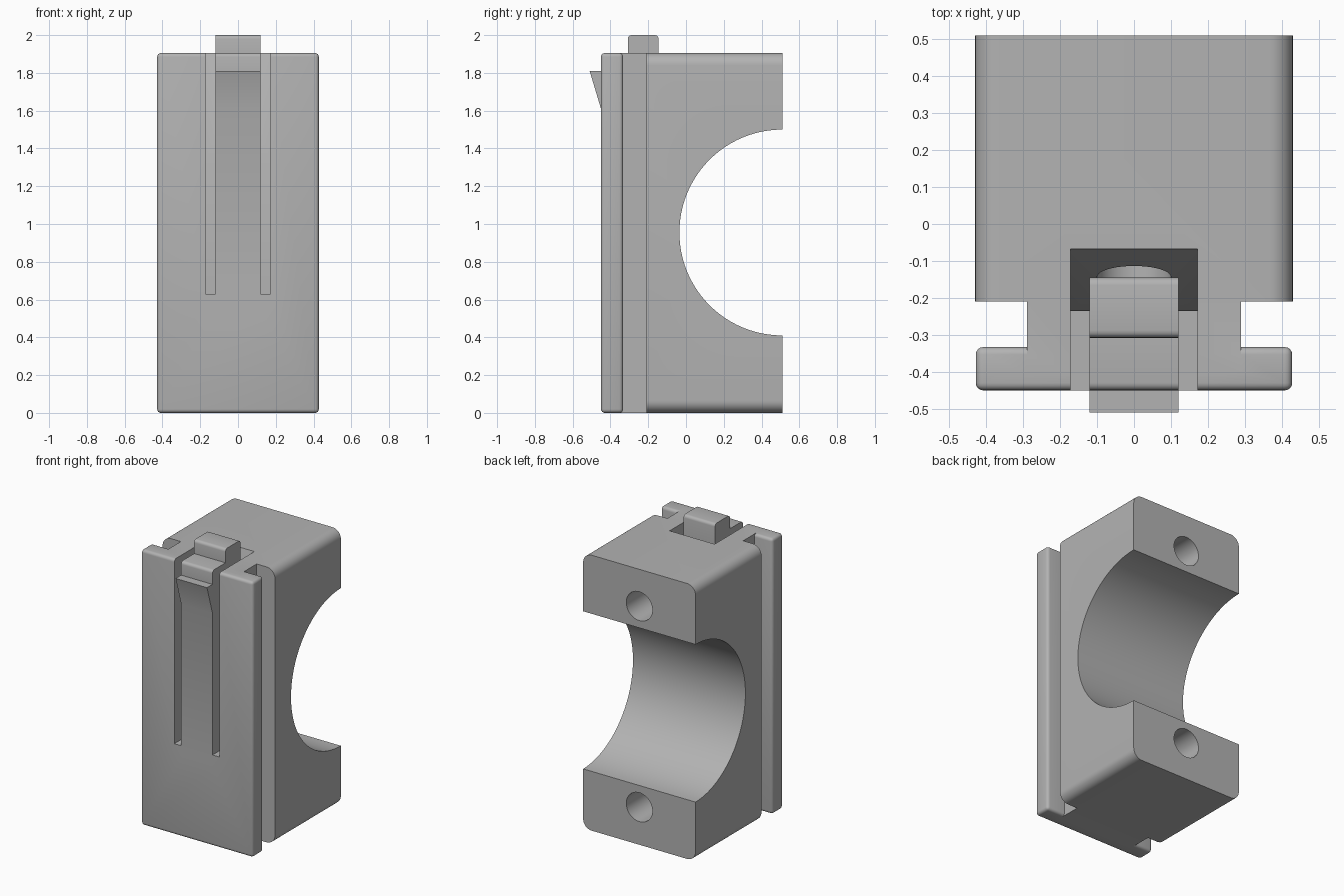
import bpy, bmesh, math
from mathutils import Matrix

cube = bpy.data.objects.get("Cube")
if cube:
    bpy.data.objects.remove(cube, do_unlink=True)

grey = bpy.data.materials.new("plain grey")
grey.use_nodes = True
colour = (0.45, 0.45, 0.45, 1)
grey.diffuse_color = colour
grey.node_tree.nodes["Principled BSDF"].inputs["Base Color"].default_value = colour

TOP = 1.905


def finish(name, bm):
    bmesh.ops.recalc_face_normals(bm, faces=bm.faces)
    mesh = bpy.data.meshes.new(name)
    bm.to_mesh(mesh)
    bm.free()
    mesh.materials.append(grey)
    ob = bpy.data.objects.new(name, mesh)
    bpy.context.collection.objects.link(ob)
    return ob


def round_edges(bm, test, radius, segments):
    edges = [e for e in bm.edges if test(*(v.co for v in e.verts))]
    bmesh.ops.bevel(bm, geom=edges, offset=radius, segments=segments,
                    profile=0.5, affect='EDGES')


def prism(half_width, profile):
    """Extrude a (y, z) profile across x."""
    bm = bmesh.new()
    face = bm.faces.new([bm.verts.new((-half_width, y, z)) for y, z in profile])
    out = bmesh.ops.extrude_face_region(bm, geom=[face])
    for v in out["geom"]:
        if isinstance(v, bmesh.types.BMVert):
            v.co.x = half_width
    return bm


def block(half_width, y0, y1, z0=0, z1=TOP):
    return prism(half_width, [(y0, z0), (y1, z0), (y1, z1), (y0, z1)])


def rod(name, radius, y0, y1, z, segments):
    """Cylinder along y."""
    bm = bmesh.new()
    place = Matrix.Translation((0, (y0 + y1) / 2, z)) @ Matrix.Rotation(math.pi / 2, 4, 'X')
    bmesh.ops.create_cone(bm, cap_ends=True, segments=segments, radius1=radius,
                          radius2=radius, depth=y1 - y0, matrix=place)
    return finish(name, bm)


def combine(target, other, operation):
    mod = target.modifiers.new("combine", 'BOOLEAN')
    mod.operation, mod.solver, mod.object = operation, 'EXACT', other
    bpy.context.view_layer.objects.active = target
    bpy.ops.object.modifier_apply(modifier=mod.name)
    bpy.data.objects.remove(other, do_unlink=True)


# Main clamp body, long edges along y rounded
bm = block(0.43, -0.21, 0.51)
round_edges(bm, lambda a, b: abs(a.y - b.y) > 0.5, 0.065, 8)
holder = finish("clamp_holder", bm)

# Front plate with softened edges, joined by a narrower neck
bm = block(0.428, -0.45, -0.333)
round_edges(bm, lambda a, b: True, 0.02, 4)
combine(holder, finish("front_plate", bm), 'UNION')
combine(holder, finish("neck", block(0.29, -0.40, -0.15)), 'UNION')

# Half-round cradle open to the back
bm = bmesh.new()
turn = Matrix.Translation((0, 0.51, 0.955)) @ Matrix.Rotation(math.pi / 2, 4, 'Y')
bmesh.ops.create_cone(bm, cap_ends=True, segments=96, radius1=0.545,
                      radius2=0.545, depth=2, matrix=turn)
combine(holder, finish("cradle_cutter", bm), 'DIFFERENCE')

# Screw holes
for z in (0.26, 1.65):
    combine(holder, rod("hole_cutter", 0.1, -0.18, 0.7, z, 40), 'DIFFERENCE')

# Pocket around the latch, widening towards the top
pocket = prism(0.172, [(-0.6, 0.63), (-0.235, 0.63), (-0.235, 1.345),
                       (-0.067, TOP), (-0.067, 2.1), (-0.6, 2.1)])
combine(holder, finish("pocket_cutter", pocket), 'DIFFERENCE')

# Springy latch arm with a hooked tooth and a thumb tab
bm = prism(0.12, [(-0.45, 0.55), (-0.305, 0.55), (-0.305, 1.72), (-0.145, 1.80),
                  (-0.145, 2.0), (-0.308, 2.0), (-0.308, TOP), (-0.45, TOP),
                  (-0.45, 1.81), (-0.51, 1.81), (-0.45, 1.61)])
round_edges(bm, lambda a, b: abs(a.x - b.x) > 0.1 and
            (a.z > 1.99 or (a.z > 1.9 and a.y < -0.44)), 0.02, 4)
combine(holder, finish("latch", bm), 'UNION')

# Smooth curves, keep corners crisp
bpy.ops.object.select_all(action='DESELECT')
holder.select_set(True)
bpy.context.view_layer.objects.active = holder
bpy.ops.object.shade_smooth_by_angle(angle=math.radians(30))
